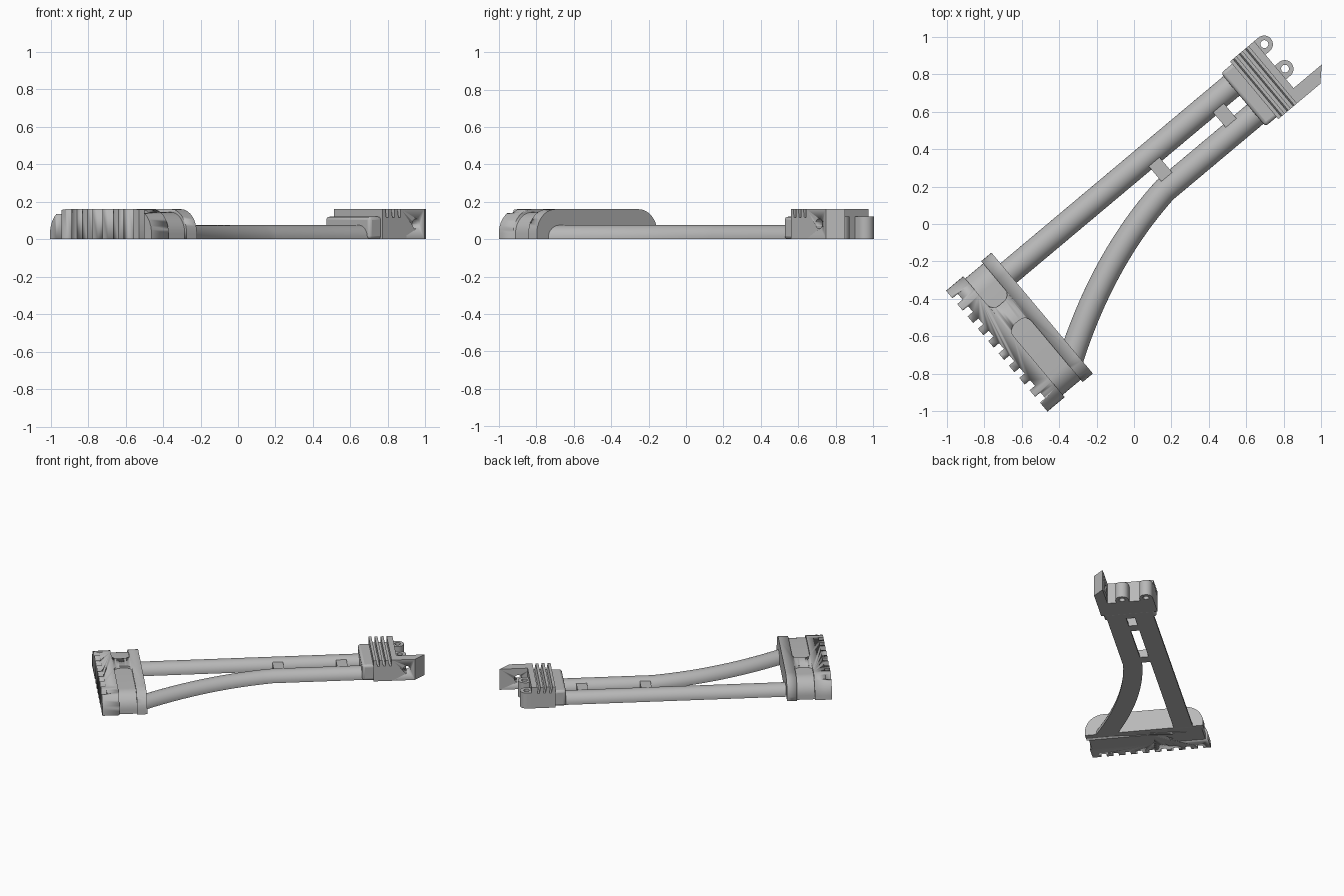
import bpy, bmesh, math

if "Cube" in bpy.data.objects:
    bpy.data.objects.remove(bpy.data.objects["Cube"])

# Built along local X (length) and Y (width), then turned 40 degrees about Z
TURN = math.radians(40)
grey = bpy.data.materials.new("mid_grey")
grey.diffuse_color = (0.48, 0.48, 0.48, 1)
grey.use_nodes = True
grey.node_tree.nodes["Principled BSDF"].inputs["Base Color"].default_value = grey.diffuse_color


def make(name, bm, smooth=True):
    bmesh.ops.recalc_face_normals(bm, faces=bm.faces)
    me = bpy.data.meshes.new(name)
    bm.to_mesh(me)
    bm.free()
    ob = bpy.data.objects.new(name, me)
    bpy.context.collection.objects.link(ob)
    me.materials.append(grey)
    ob.rotation_euler.z = TURN
    if smooth:
        select(ob)
        bpy.ops.object.shade_smooth_by_angle(angle=math.radians(35))
    return ob


def select(ob):
    bpy.ops.object.select_all(action='DESELECT')
    ob.select_set(True)
    bpy.context.view_layer.objects.active = ob


def loft(name, rings):
    """Skin a list of closed rings and cap both ends."""
    bm = bmesh.new()
    vs = [[bm.verts.new(p) for p in r] for r in rings]
    n = len(rings[0])
    for a, b in zip(vs, vs[1:]):
        for i in range(n):
            j = (i + 1) % n
            bm.faces.new((a[i], a[j], b[j], b[i]))
    bm.faces.new(vs[0])
    bm.faces.new(vs[-1])
    return make(name, bm)


def plan(name, pts, z0, z1):
    return loft(name, [[(x, y, z) for x, y in pts] for z in (z0, z1)])


def box(name, x0, x1, y0, y1, z0, z1):
    return plan(name, [(x0, y0), (x1, y0), (x1, y1), (x0, y1)], z0, z1)


def bevel(ob, width):
    m = ob.modifiers.new("bevel", 'BEVEL')
    m.width, m.segments, m.limit_method = width, 3, 'ANGLE'
    select(ob)
    bpy.ops.object.modifier_apply(modifier=m.name)
    bpy.ops.object.shade_smooth_by_angle(angle=math.radians(35))


def cut(ob, cutter):
    m = ob.modifiers.new("cut", 'BOOLEAN')
    m.operation, m.solver, m.object = 'DIFFERENCE', 'EXACT', cutter
    select(ob)
    bpy.ops.object.modifier_apply(modifier=m.name)
    bpy.data.objects.remove(cutter)


def arc(cx, cy, r, a0, a1, n):
    return [(cx + r * math.cos(math.radians(a0 + (a1 - a0) * i / n)),
             cy + r * math.sin(math.radians(a0 + (a1 - a0) * i / n))) for i in range(n + 1)]


# Butt plate: rounded-end cross-section pushed along the length
def butt_part(name, x0, x1, inset):
    lo, hi, top, r = -0.47 + inset, 0.372 - inset, 0.16 - inset, 0.13 - inset
    prof = ([(lo, 0), (hi, 0)] + arc(hi - r, top - r, r, 0, 90, 10)
            + arc(lo + r, top - r, r, 90, 180, 10))
    return loft(name, [[(x, y, z) for y, z in prof] for x in (x0, x1)])


butt = butt_part("butt_plate", -0.997, -0.681, 0)

# Grip notches along the rear edge
for i in range(9):
    v = 0.299 - 0.0858 * i
    cut(butt, box("notch_cutter", -1.05, -0.96, v - 0.02, v + 0.02, -0.1, 0.3))

# Two recessed panels, open at the rounded ends
U0, U1, R = -0.877, -0.752, 0.045
slot_a = (arc(U0 + R, 0.13 + R, R, 180, 270, 6) + arc(U1 - R, 0.13 + R, R, 270, 360, 6)
          + [(U1, 0.5), (U0, 0.5)])
slot_b = (arc(U1 - R, -R, R, 0, 90, 6) + arc(U0 + R, -R, R, 90, 180, 6)
          + [(U0, -0.6), (U1, -0.6)])
for s in (slot_a, slot_b):
    cut(butt, plan("panel_cutter", s, -0.1, 0.3))
butt_part("recessed_panels", -0.93, -0.70, 0.016)


# Half-round struts swept along a path, flat underneath
def strut(name, path):
    r, rings = 0.0675, []
    sect = [(r, 0)] + arc(0, 0.0075, r, 0, 180, 16) + [(-r, 0)]
    for i, (x, y) in enumerate(path):
        ax, ay = path[max(i - 1, 0)]
        bx, by = path[min(i + 1, len(path) - 1)]
        d = math.hypot(bx - ax, by - ay)
        nx, ny = -(by - ay) / d, (bx - ax) / d
        rings.append([(x + nx * s, y + ny * s, z) for s, z in sect])
    return loft(name, rings)


strut("straight_strut", [(-0.72, 0.23), (0.92, 0.23)])
bend = []
for i in range(15):
    d = 0.96 * (1 - i / 14)
    bend.append((0.24 - d, 0.033 - 0.14 * d - 0.253 * d * d))
strut("curved_strut", bend + [(0.92, 0.033)])

# Small bridges between the struts
for i, u in enumerate((0.258, 0.706)):
    box(f"bridge_{i + 1}", u, u + 0.075, 0.08, 0.185, 0, 0.06)

# Front collar and ribbed head
bevel(box("collar", 0.872, 0.965, -0.052, 0.318, 0, 0.12), 0.018)
prof = [(0.95, 0)]
for i in range(4):
    u = 0.95 + 0.0425 * i
    prof += [(u, 0.16), (u + 0.02, 0.16)]
    if i < 3:
        prof += [(u + 0.028, 0.115), (u + 0.0425, 0.115)]
prof += [(1.118, 0.16), (1.118, 0)]
loft("ribbed_head", [[(x, y, z) for x, z in prof] for y in (-0.066, 0.335)])

# Hinge lugs with pin holes
for i, v in enumerate((0.288, 0.117)):
    lug = plan(f"hinge_lug_{i + 1}",
               [(1.09, v - 0.047)] + arc(1.148, v, 0.047, -90, 90, 16) + [(1.09, v + 0.047)],
               0, 0.12)
    cut(lug, plan("pin_cutter", arc(1.15, v, 0.021, 0, 345, 23), -0.1, 0.3))

# Side latch blade with slanted tip and a cross hole
blade = plan("latch_blade", [(1.08, -0.066), (1.242, -0.066), (1.315, 0.008), (1.08, 0.008)], 0, 0.16)
hole = arc(1.185, 0.082, 0.027, 0, 345, 23)
cut(blade, loft("hole_cutter", [[(x, y, z) for x, z in hole] for y in (-0.2, 0.2)]))
